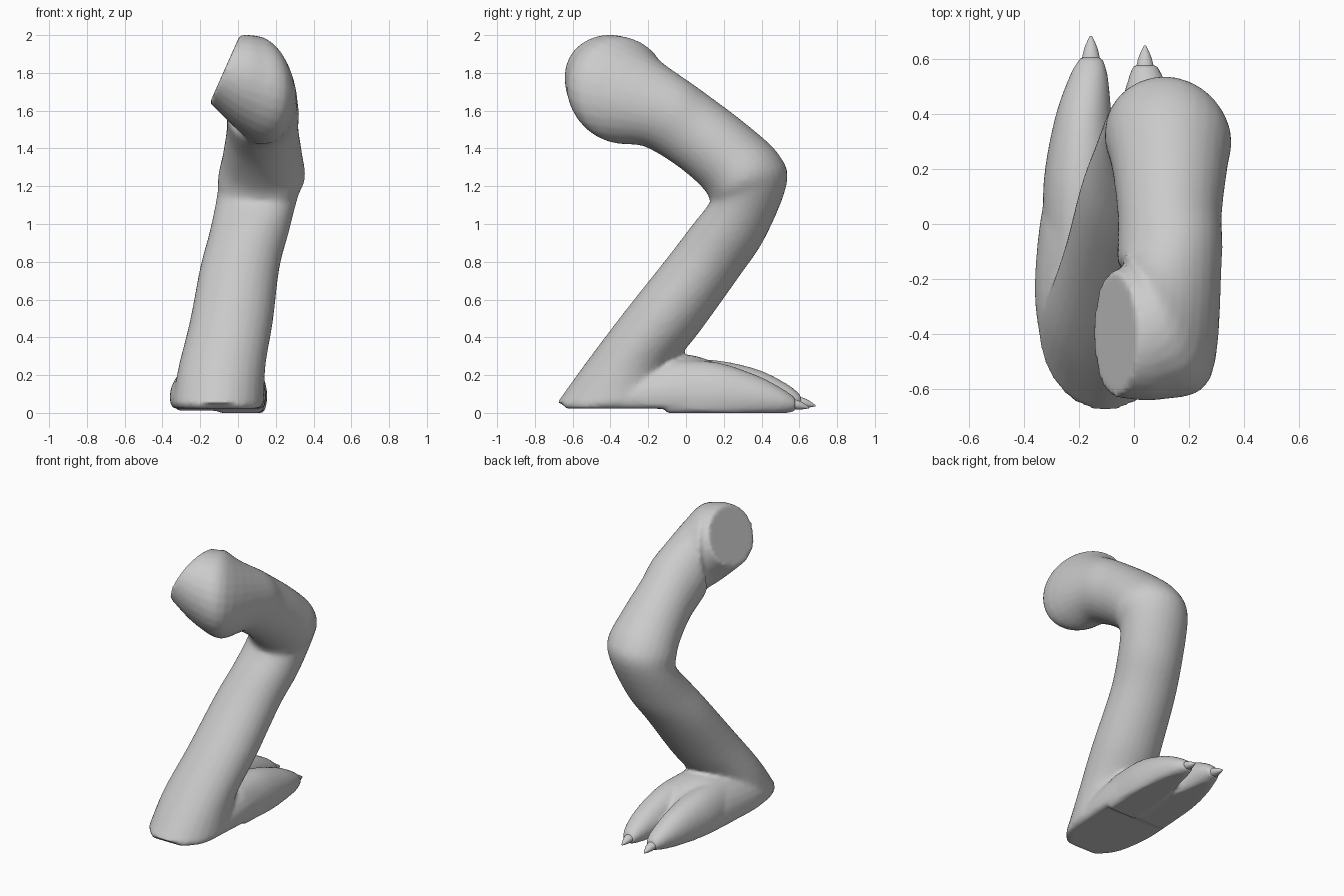
import bpy, bmesh, math
from mathutils import Vector

if "Cube" in bpy.data.objects:
    bpy.data.objects.remove(bpy.data.objects["Cube"])

SIDES = 28


def spline(a, b, c, d, t):
    return 0.5 * (2 * b + (c - a) * t + (2 * a - 5 * b + 4 * c - d) * t * t
                  + (3 * b - a - 3 * c + d) * t ** 3)


def loft(bm, rings, floor=None, steps=5):
    """Skin smoothly interpolated elliptical rings: (centre, half axis u, half axis v)."""
    rings = [[Vector(p) for p in r] for r in rings]
    n = len(rings)
    dense = []
    for i in range(n - 1):
        quad = [rings[max(0, min(n - 1, i + k))] for k in (-1, 0, 1, 2)]
        for s in range(steps):
            dense.append([spline(*[q[j] for q in quad], s / steps) for j in range(3)])
    dense.append(rings[-1])
    loops = []
    for c, u, v in dense:
        loop = []
        for k in range(SIDES):
            a = 2 * math.pi * k / SIDES
            p = c + u * math.cos(a) + v * math.sin(a)
            if floor is not None:
                p.z = max(p.z, floor)
            loop.append(bm.verts.new(p))
        loops.append(loop)
    for a, b in zip(loops, loops[1:]):
        for k in range(SIDES):
            m = (k + 1) % SIDES
            bm.faces.new((a[k], a[m], b[m], b[k]))
    bm.faces.new(loops[0][::-1])
    bm.faces.new(loops[-1])


def side_ring(x, half, top, bottom):
    """Ring from its two edge points (y, z) in the side profile."""
    t, b = Vector((x, *top)), Vector((x, *bottom))
    return ((t + b) / 2, (half, 0, 0), (t - b) / 2)


def foot_ring(y, x, half, z, height):
    return ((x, y, z), (half, 0, 0), (0, 0, height))


def finish(name, bm):
    bmesh.ops.recalc_face_normals(bm, faces=bm.faces)
    mesh = bpy.data.meshes.new(name)
    bm.to_mesh(mesh)
    bm.free()
    for p in mesh.polygons:
        p.use_smooth = True
    ob = bpy.data.objects.new(name, mesh)
    bpy.context.collection.objects.link(ob)
    return ob


body = bmesh.new()

# hip stump, thigh, knee and shin
loft(body, [
    ((-0.07, -0.40, 1.82), (0, -0.23, 0), (0.08, 0, 0.18)),
    ((0.03, -0.395, 1.755), (0.065, -0.245, 0), (0.04, 0, 0.245)),
    ((0.12, -0.335, 1.70), (0.16, -0.225, 0), (0.01, 0.03, 0.27)),
    side_ring(0.13, 0.19, (-0.05, 1.80), (-0.22, 1.41)),
    side_ring(0.13, 0.19, (0.12, 1.68), (-0.05, 1.31)),
    side_ring(0.13, 0.21, (0.33, 1.52), (0.08, 1.20)),
    side_ring(0.125, 0.23, (0.49, 1.37), (0.125, 1.13)),
    side_ring(0.105, 0.215, (0.535, 1.22), (0.11, 1.09)),
    side_ring(0.06, 0.21, (0.42, 0.93), (0.03, 0.99)),
    side_ring(0.01, 0.21, (0.28, 0.72), (-0.10, 0.82)),
    side_ring(-0.035, 0.22, (0.08, 0.44), (-0.33, 0.53)),
    side_ring(-0.085, 0.23, (-0.08, 0.22), (-0.53, 0.265)),
    side_ring(-0.105, 0.245, (-0.05, 0.05), (-0.685, 0.05)),
], floor=0.03)

# flat-soled foot
loft(body, [
    foot_ring(-0.64, -0.10, 0.12, 0.04, 0.03),
    foot_ring(-0.52, -0.10, 0.21, 0.05, 0.10),
    foot_ring(-0.30, -0.11, 0.25, 0.08, 0.18),
    foot_ring(-0.05, -0.10, 0.25, 0.09, 0.22),
    foot_ring(0.12, -0.09, 0.225, 0.09, 0.19),
    foot_ring(0.26, -0.085, 0.15, 0.09, 0.10),
], floor=0.022)

# two toes
loft(body, [
    foot_ring(-0.10, -0.20, 0.13, 0.09, 0.19),
    foot_ring(0.15, -0.195, 0.135, 0.10, 0.18),
    foot_ring(0.38, -0.185, 0.105, 0.10, 0.13),
    foot_ring(0.54, -0.165, 0.07, 0.08, 0.07),
    foot_ring(0.61, -0.155, 0.04, 0.06, 0.032),
], floor=0.012)
loft(body, [
    foot_ring(-0.10, 0.01, 0.13, 0.09, 0.19),
    foot_ring(0.15, 0.025, 0.13, 0.09, 0.18),
    foot_ring(0.36, 0.04, 0.105, 0.08, 0.125),
    foot_ring(0.50, 0.045, 0.075, 0.06, 0.075),
    foot_ring(0.58, 0.04, 0.045, 0.045, 0.035),
], floor=0.0)

# fuse everything into one soft skin
leg = finish("leg", body)
fuse = leg.modifiers.new("fuse", 'REMESH')
fuse.mode = 'VOXEL'
fuse.voxel_size = 0.014
fuse.use_smooth_shade = True
soft = leg.modifiers.new("soften", 'SMOOTH')
soft.factor = 0.5
soft.iterations = 6

# claws
for name, x, y, z in (("outer_claw", -0.157, 0.585, 0.06), ("inner_claw", 0.04, 0.55, 0.05)):
    bm = bmesh.new()
    loft(bm, [foot_ring(y, x, 0.036, z, 0.03),
              foot_ring(y + 0.055, x, 0.024, z - 0.01, 0.022),
              foot_ring(y + 0.10, x, 0.004, z - 0.022, 0.004)])
    finish(name, bm)
